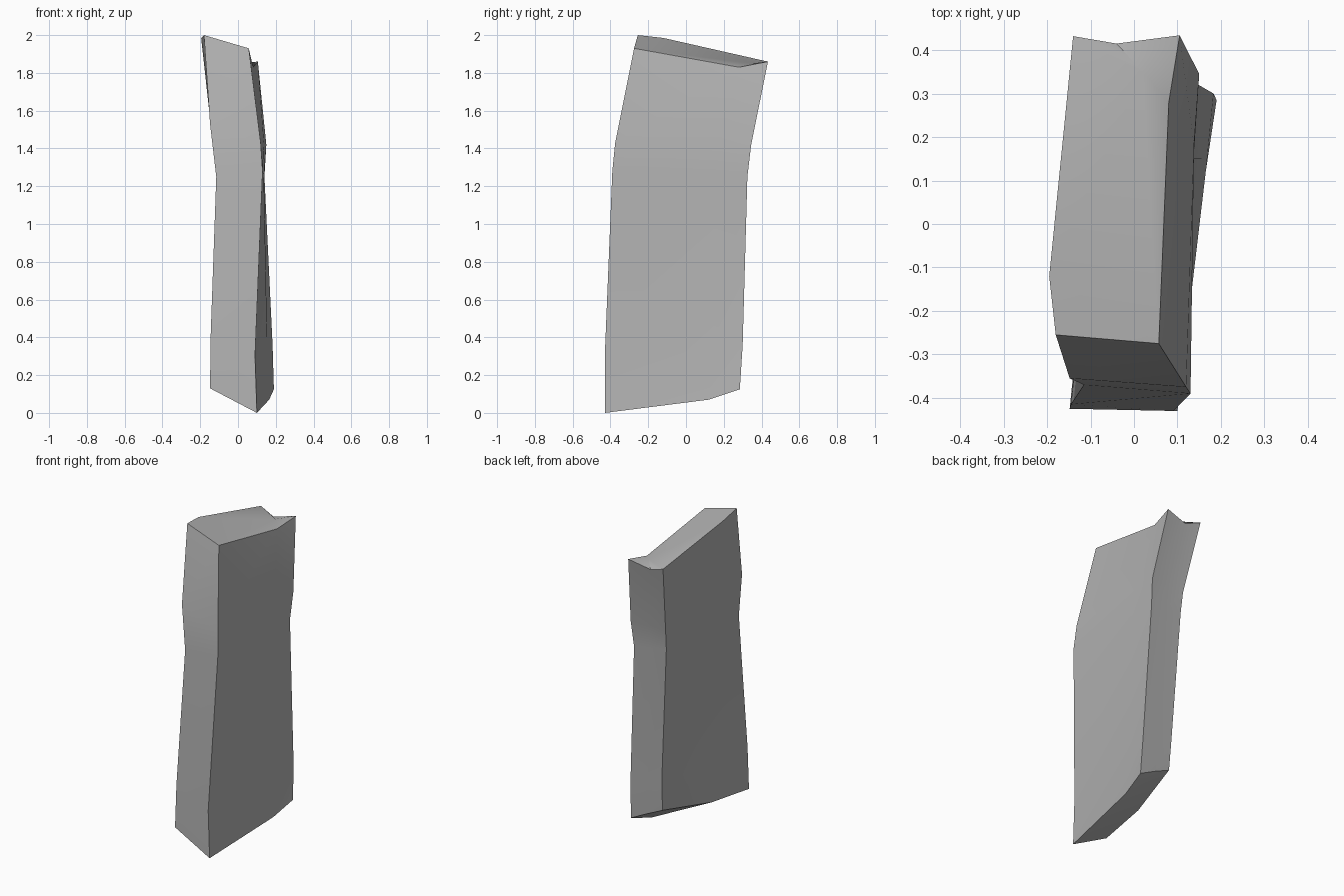
import bpy, bmesh, math

cube = bpy.data.objects.get("Cube")
if cube:
    bpy.data.objects.remove(cube, do_unlink=True)


def flat_material(name, colour):
    mat = bpy.data.materials.new(name)
    mat.use_nodes = True
    mat.diffuse_color = colour
    mat.node_tree.nodes["Principled BSDF"].inputs["Base Color"].default_value = colour
    return mat


# Upright edges of the slab, each a path from the ground to the top
front_left = [(-0.148, -0.425, 0.13), (-0.145, -0.415, 0.4), (-0.115, -0.37, 1.25),
              (-0.148, -0.355, 1.53), (-0.18, -0.255, 2)]
front_right = [(0.1, -0.43, 0), (0.09, -0.43, 0.3), (0.13, -0.39, 1.28),
               (0.12, -0.375, 1.43), (0.057, -0.275, 1.93)]
broad_right = [(0.165, 0.12, 0.07), (0.155, 0.15, 0.33), (0.137, 0.15, 1.26),
               (0.138, 0.18, 1.42), (0.08, 0.28, 1.83)]
back_right = [(0.19, 0.285, 0.125), (0.183, 0.3, 0.36), (0.14, 0.325, 1.25),
              (0.15, 0.345, 1.42), (0.105, 0.434, 1.86)]
back_middle = [(0.08, 0.285, 0.18), (0.07, 0.295, 0.38), (0.025, 0.32, 1.27),
               (0.03, 0.335, 1.42), (-0.04, 0.415, 1.825)]
back_left = [(-0.03, 0.28, 0.23), (-0.035, 0.295, 0.42), (-0.085, 0.32, 1.29),
             (-0.09, 0.335, 1.42), (-0.14, 0.432, 1.86)]
broad_left = [(-0.115, -0.1, 0.16), (-0.11, -0.1, 0.4), (-0.112, -0.1, 1.27),
              (-0.144, -0.1, 1.52), (-0.195, -0.12, 1.985)]
edges = [front_left, front_right, broad_right, back_right,
         back_middle, back_left, broad_left]

bm = bmesh.new()
columns = [[bm.verts.new(p) for p in path] for path in edges]

# Skin the sides between neighbouring edges
for left, right in zip(columns, columns[1:] + columns[:1]):
    for k in range(len(left) - 1):
        bm.faces.new((left[k], right[k], right[k + 1], left[k + 1]))

# Sloping underside
bm.faces.new([col[0] for col in reversed(columns)])

# Sloping top with a chipped back corner
fl, fr, br_side, br, bk, bl, bl_side = [col[-1] for col in columns]
chip = bm.verts.new((0.02, 0.35, 1.85))
bm.faces.new((fl, fr, chip, bl, bl_side))
for a, b in ((fr, br_side), (br_side, br), (br, bk), (bk, bl)):
    bm.faces.new((a, b, chip))

bmesh.ops.triangulate(bm, faces=[f for f in bm.faces if len(f.verts) > 4])
bmesh.ops.recalc_face_normals(bm, faces=bm.faces)
mesh = bpy.data.meshes.new("stone_slab")
bm.to_mesh(mesh)
bm.free()

slab = bpy.data.objects.new("stone_slab", mesh)
bpy.context.collection.objects.link(slab)
mesh.materials.append(flat_material("stone grey", (0.45, 0.45, 0.45, 1)))

# Soft faces, crisp corners
bpy.context.view_layer.objects.active = slab
slab.select_set(True)
bpy.ops.object.shade_smooth_by_angle(angle=math.radians(35))
